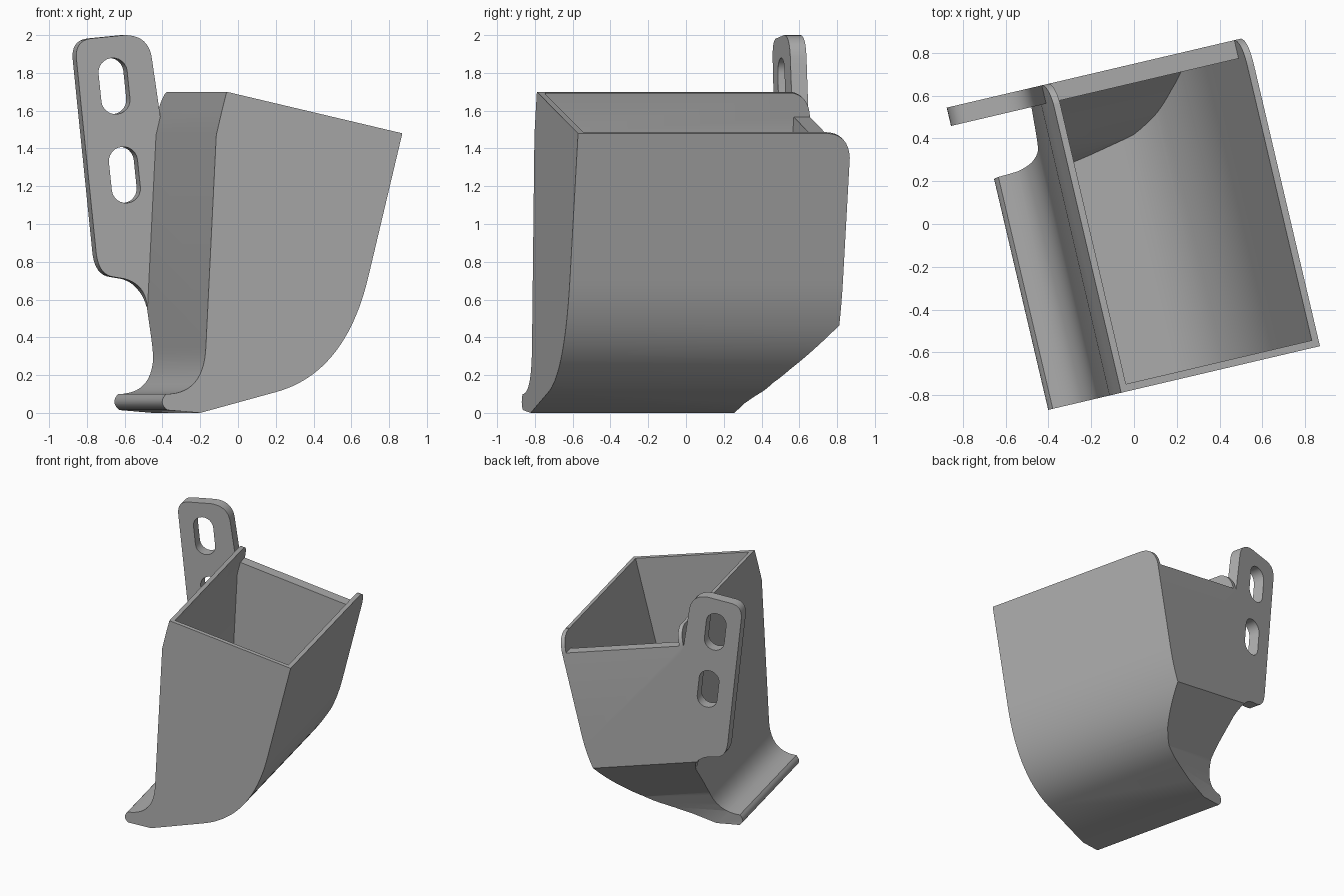
import bpy, bmesh, math
from mathutils import Matrix, Vector

if "Cube" in bpy.data.objects:
    bpy.data.objects.remove(bpy.data.objects["Cube"])

TURN = 0.2304                     # turn of the scoop about z
C, S = math.cos(TURN), math.sin(TURN)
TILT = 0.235                      # slope of the rim and floor cut
FRONT, BACK, PLATE = -0.755, 0.73, 0.642

grey = bpy.data.materials.new("plain grey")
grey.use_nodes = True
grey.diffuse_color = (0.42, 0.42, 0.42, 1)
grey.node_tree.nodes["Principled BSDF"].inputs["Base Color"].default_value = grey.diffuse_color


def bend(a, ctrl, b, n=14):
    """Points along a quadratic curve from a to b."""
    a, ctrl, b = Vector(a), Vector(ctrl), Vector(b)
    return [tuple(a * (1 - t) ** 2 + ctrl * 2 * t * (1 - t) + b * t * t)
            for t in (i / n for i in range(n + 1))]


def prism(name, ring, shift):
    """Solid from a closed ring of 3D points swept by shift."""
    bm = bmesh.new()
    face = bm.faces.new([bm.verts.new(p) for p in ring])
    new = bmesh.ops.extrude_face_region(bm, geom=[face])["geom"]
    bmesh.ops.translate(bm, vec=shift,
                        verts=[g for g in new if isinstance(g, bmesh.types.BMVert)])
    bmesh.ops.recalc_face_normals(bm, faces=bm.faces)
    mesh = bpy.data.meshes.new(name)
    bm.to_mesh(mesh)
    bm.free()
    mesh.materials.append(grey)
    ob = bpy.data.objects.new(name, mesh)
    bpy.context.collection.objects.link(ob)
    return ob


def across(name, pts, v0, v1, plane):
    """Front-facing profile, seen at depth plane, swept from v0 to v1."""
    ring = [((x + plane * S) / C, v0, z) for x, z in pts]
    return prism(name, ring, (0, v1 - v0, 0))


def along(name, pts):
    """Side profile swept sideways down the tilt."""
    w = 1.3
    return prism(name, [(-w, v, s + w * TILT) for v, s in pts],
                 (2 * w, 0, -2 * w * TILT))


def combine(ob, tool, how):
    mod = ob.modifiers.new(how, "BOOLEAN")
    mod.operation, mod.object, mod.solver = how, tool, "EXACT"
    bpy.context.view_layer.objects.active = ob
    bpy.ops.object.modifier_apply(modifier=mod.name)
    bpy.data.objects.remove(tool)


# Outer body with curled lip and rounded belly
outer = [(-0.06, 1.70), (-0.085, 1.60), (-0.115, 1.47)]
outer += bend((-0.17, 0.35), (-0.18, 0.10), (-0.38, 0.10))
outer += bend((-0.38, 0.10), (-0.425, 0.055), (-0.375, 0.015), 8)[1:]
outer += [(-0.20, 0.0)]
outer += bend((0.20, 0.11), (0.569, 0.21), (0.69, 0.72), 24)
outer += [(0.87, 1.48)]
scoop = across("scoop_body", outer, FRONT, BACK, FRONT)

# Rounded rear corners of the rim
corner = bend((0.58, 1.647), (0.72, 1.655), (0.731, 1.50))
combine(scoop, along("rim_cutter", corner + [(0.9, 1.5), (0.9, 2), (0.58, 2)]), "DIFFERENCE")

# Mounting plate, flush with the back wall
plate = bend((-0.855, 1.87), (-0.865, 1.97), (-0.78, 1.982), 8)
plate += bend((-0.60, 2.0), (-0.47, 2.0), (-0.455, 1.87), 10)
plate += [(-0.41, 1.56), (-0.38, 1.50), (-0.40, 0.56)]
plate += bend((-0.48, 0.56), (-0.49, 0.68), (-0.60, 0.71), 10)
plate += bend((-0.66, 0.72), (-0.735, 0.73), (-0.75, 0.84), 8)
bracket = across("mounting_plate", plate, PLATE, BACK, PLATE)

# Two long slots
lean = 0.103
for cx, cz in ((-0.655, 1.73), (-0.60, 1.26)):
    slot = []
    for side in (1, -1):
        for i in range(13):
            a = lean + math.pi * i / 12 + (0 if side == 1 else math.pi)
            slot.append((cx - side * 0.073 * lean + 0.076 * math.cos(a),
                         cz + side * 0.073 + 0.076 * math.sin(a)))
    combine(bracket, across("slot_cutter", slot, 0.5, 0.9, PLATE), "DIFFERENCE")
combine(scoop, bracket, "UNION")

# Sloping underside at the rear
under = [(0.34, -0.4), (0.353, -0.09), (0.364, 0.007), (0.387, 0.075), (0.436, 0.195),
         (0.51, 0.30), (0.597, 0.405), (0.731, 0.568), (0.9, 0.6), (0.9, -0.4)]
combine(scoop, along("underside_cutter", under), "DIFFERENCE")

# Hollow inside, with the back wall lower than the side walls
inner = [(-0.005, 1.80), (-0.028, 1.70), (-0.083, 1.47), (-0.137, 0.35), (-0.135, 0.06)]
inner += bend((0.19, 0.147), (0.54, 0.24), (0.658, 0.73), 24)
inner += [(0.838, 1.48), (0.914, 1.80)]
hollow = across("hollow", inner, -0.9, 0.9, FRONT)
room = [(v - 0.028, s) for v, s in under[:7]]
room += [(PLATE, 0.51), (PLATE, 1.51), (0.85, 1.51), (0.85, 2.2), (-0.72, 2.2), (-0.72, -0.4)]
combine(hollow, along("room", room), "INTERSECT")
combine(scoop, hollow, "DIFFERENCE")

# Turn into place and smooth the curved faces
scoop.data.transform(Matrix.Rotation(TURN, 4, "Z"))
bpy.ops.object.select_all(action="DESELECT")
scoop.select_set(True)
bpy.context.view_layer.objects.active = scoop
bpy.ops.object.shade_smooth_by_angle(angle=math.radians(25))
